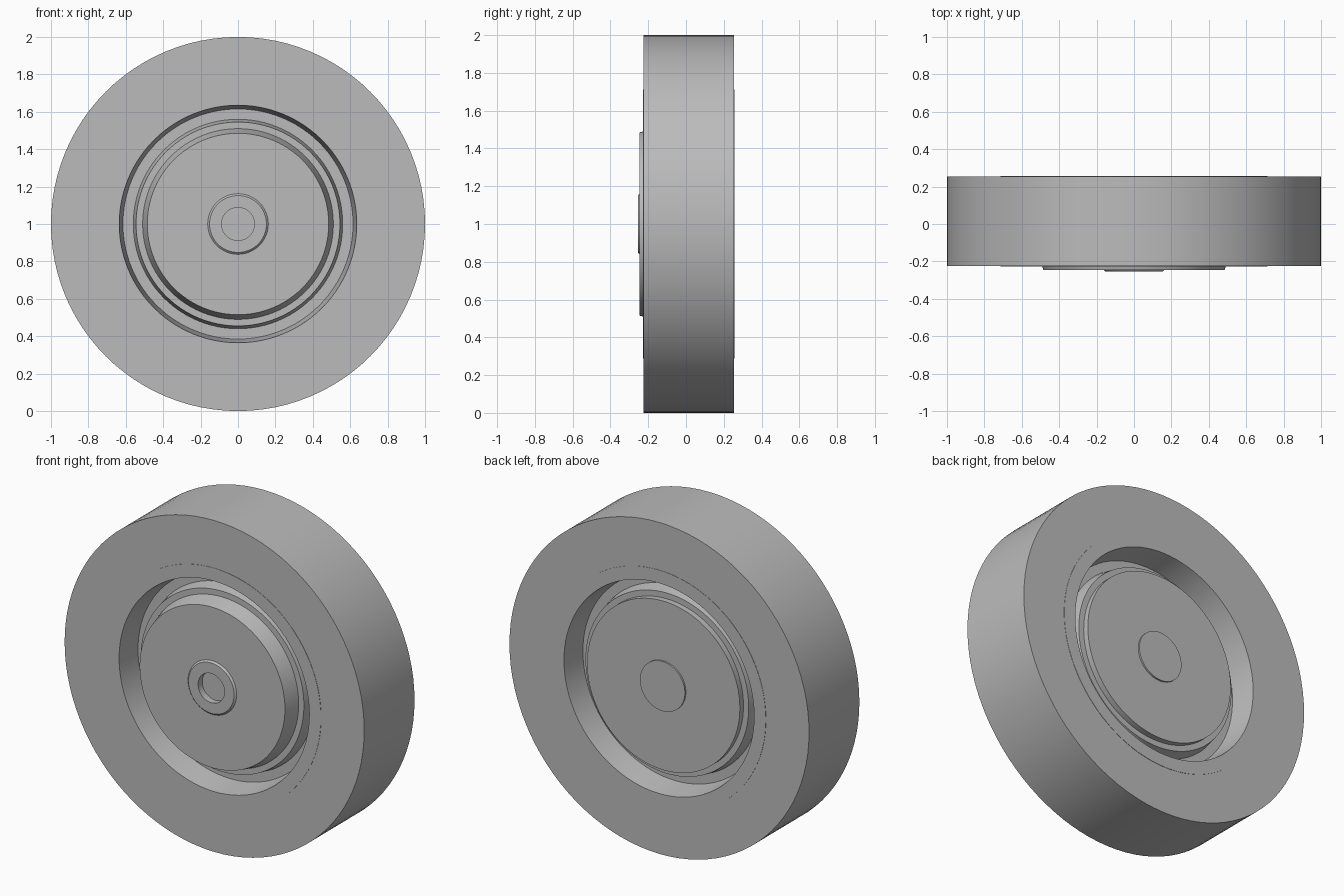
import bpy, bmesh, math

cube = bpy.data.objects.get("Cube")
if cube:
    bpy.data.objects.remove(cube, do_unlink=True)

SEGMENTS = 96
FRONT, BACK = -0.225, 0.255

grey = bpy.data.materials.new("plain_grey")
grey.use_nodes = True
colour = (0.5, 0.5, 0.5, 1)
grey.diffuse_color = colour
grey.node_tree.nodes["Principled BSDF"].inputs["Base Color"].default_value = colour


def revolve(name, profile):
    """Spin (radius, y) points about the wheel axle, front axis to back axis."""
    bm = bmesh.new()
    rings = []
    for r, y in profile:
        angles = [math.tau * k / SEGMENTS for k in range(SEGMENTS)]
        rings.append([bm.verts.new((r * math.cos(a), y, r * math.sin(a))) for a in angles])
    for a, b in zip(rings, rings[1:]):
        for k in range(SEGMENTS):
            n = (k + 1) % SEGMENTS
            bm.faces.new((a[k], b[k], b[n], a[n]))
    bmesh.ops.remove_doubles(bm, verts=bm.verts, dist=1e-6)
    mesh = bpy.data.meshes.new(name)
    bm.to_mesh(mesh)
    bm.free()
    mesh.materials.append(grey)
    obj = bpy.data.objects.new(name, mesh)
    obj.location.z = 1
    bpy.context.collection.objects.link(obj)
    bpy.context.view_layer.objects.active = obj
    bpy.ops.object.select_all(action='DESELECT')
    obj.select_set(True)
    bpy.ops.object.shade_smooth_by_angle(angle=math.radians(30))
    return obj


def rim_profile(face, inward):
    """Raised lip, sloped groove wall, groove floor and inner ledge."""
    steps = [(0.713, 0), (0.713, -0.002), (0.635, -0.002), (0.615, 0.15),
             (0.56, 0.15), (0.545, 0.075), (0.51, 0.075)]
    return [(r, face + inward * depth) for r, depth in steps]


# Tyre tread and side walls
revolve("tyre", [(0.713, FRONT), (1, FRONT), (1, BACK), (0.713, BACK)])

# Rim rings on both sides
revolve("front_rim", rim_profile(FRONT, 1)[::-1])
revolve("back_rim", rim_profile(BACK, -1))

# Hub discs: the front one stands proud, the back one is sunk
revolve("front_hub", [(0.15, -0.245), (0.485, -0.245), (0.51, FRONT + 0.075)])
revolve("back_hub", [(0.51, BACK - 0.075), (0.51, 0.215), (0.15, 0.215)])

# Axle caps: the front one has a round socket
revolve("front_axle_cap", [(0, -0.215), (0.088, -0.215), (0.088, -0.255),
                           (0.152, -0.255), (0.162, -0.245), (0.15, -0.245)])
revolve("back_axle_cap", [(0.15, 0.215), (0.15, 0.225), (0, 0.225)])
